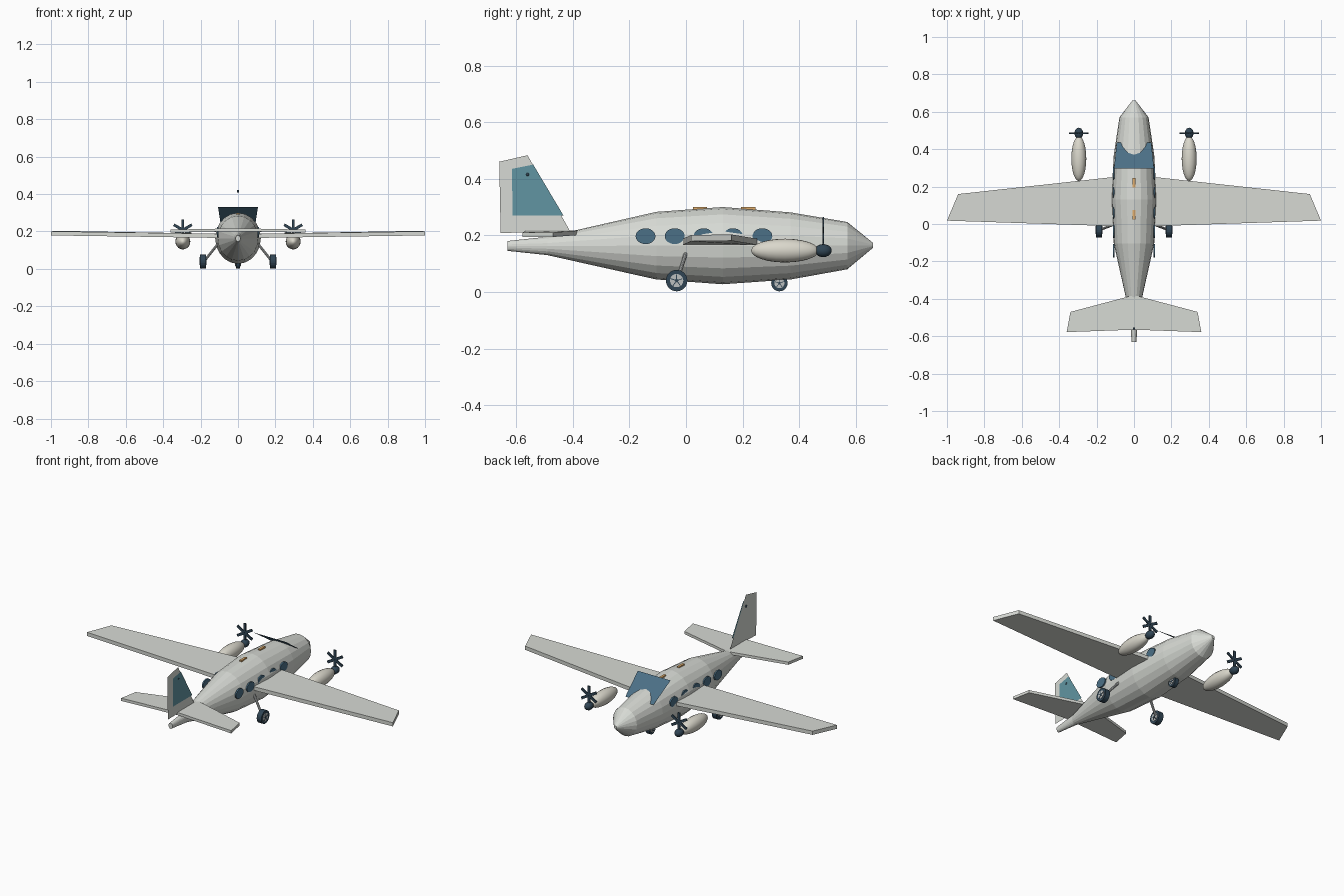
import bpy, bmesh, math
from mathutils import Vector, Matrix

if "Cube" in bpy.data.objects:
    bpy.data.objects.remove(bpy.data.objects["Cube"])


def mat(name, r, g, b):
    m = bpy.data.materials.new(name)
    m.diffuse_color = (r, g, b, 1)
    m.use_nodes = True
    m.node_tree.nodes["Principled BSDF"].inputs["Base Color"].default_value = m.diffuse_color
    return m


PAINT = mat("pale_grey", 0.68, 0.70, 0.66)
CREAM = mat("cream", 0.70, 0.68, 0.60)
GLASS = mat("glass", 0.07, 0.16, 0.24)
TEAL = mat("teal", 0.12, 0.30, 0.36)
DARK = mat("rubber", 0.03, 0.06, 0.09)
HUB = mat("hub_grey", 0.5, 0.52, 0.52)
ORANGE = mat("orange", 0.75, 0.42, 0.15)


def finish(name, bm, material, smooth=False):
    bmesh.ops.recalc_face_normals(bm, faces=bm.faces)
    me = bpy.data.meshes.new(name)
    bm.to_mesh(me)
    bm.free()
    me.materials.append(material)
    for p in me.polygons:
        p.use_smooth = smooth
    ob = bpy.data.objects.new(name, me)
    bpy.context.collection.objects.link(ob)
    return ob


def loft(name, rings, material):
    bm = bmesh.new()
    loops = [[bm.verts.new(p) for p in ring] for ring in rings]
    n = len(loops[0])
    for a, b in zip(loops, loops[1:]):
        for i in range(n):
            j = (i + 1) % n
            bm.faces.new((a[i], a[j], b[j], b[i]))
    bm.faces.new(loops[0])
    bm.faces.new(loops[-1])
    return finish(name, bm, material)


def plate(name, pts, material):
    bm = bmesh.new()
    bm.faces.new([bm.verts.new(p) for p in pts])
    return finish(name, bm, material)


def box(name, loc, size, material, rot=Matrix()):
    bm = bmesh.new()
    m = Matrix.Translation(loc) @ rot @ Matrix.Diagonal((*size, 1))
    bmesh.ops.create_cube(bm, size=1, matrix=m)
    return finish(name, bm, material)


def ball(name, loc, radii, material, u=20, v=12):
    # poles point along y
    bm = bmesh.new()
    m = Matrix.Translation(loc) @ Matrix.Diagonal((*radii, 1)) @ Matrix.Rotation(math.pi / 2, 4, 'X')
    bmesh.ops.create_uvsphere(bm, u_segments=u, v_segments=v, radius=1, matrix=m)
    return finish(name, bm, material, True)


def rod(name, a, b, r, material, n=10):
    a, b = Vector(a), Vector(b)
    d = b - a
    bm = bmesh.new()
    m = Matrix.Translation((a + b) / 2) @ d.to_track_quat('Z', 'Y').to_matrix().to_4x4()
    bmesh.ops.create_cone(bm, cap_ends=True, segments=n, radius1=r, radius2=r, depth=d.length, matrix=m)
    return finish(name, bm, material)


# fuselage: y, bottom z, top z, half width
stations = [(-0.63, 0.145, 0.18, 0.013), (-0.49, 0.13, 0.195, 0.022), (-0.105, 0.044, 0.283, 0.108),
            (0.13, 0.027, 0.30, 0.122), (0.37, 0.044, 0.281, 0.108), (0.57, 0.08, 0.247, 0.078),
            (0.66, 0.155, 0.174, 0.009)]
N = 20
rings = []
for y, lo, hi, w in stations:
    rings.append([(w * math.cos(2 * math.pi * i / N), y,
                   (lo + hi) / 2 + (hi - lo) / 2 * math.sin(2 * math.pi * i / N)) for i in range(N)])
loft("fuselage", rings, PAINT)

# windscreen
plate("windscreen", [(-0.092, 0.435, 0.236), (0.092, 0.435, 0.236), (0.107, 0.297, 0.332),
                     (-0.107, 0.297, 0.332)], GLASS)

# tail fin with coloured panel and beacon
plate("tail_fin", [(0, -0.66, 0.46), (0, -0.56, 0.483), (0, -0.41, 0.215), (0, -0.655, 0.208)], PAINT)
plate("fin_panel", [(0.004, -0.615, 0.435), (0.004, -0.54, 0.45), (0.004, -0.433, 0.27),
                    (0.004, -0.613, 0.27)], TEAL)
ball("fin_beacon", (0, -0.56, 0.415), (0.007, 0.007, 0.007), DARK, 10, 6)

# roof lights
for y in (0.05, 0.22):
    box("roof_light", (0, y, 0.294), (0.014, 0.05, 0.012), ORANGE)


def wheel(name, x, y, r, w):
    z = r + 0.002
    rod(name + "_tyre", (x - w / 2, y, z), (x + w / 2, y, z), r, DARK, 24)
    h = w / 2 + 0.002
    rod(name + "_hub", (x - h, y, z), (x + h, y, z), r * 0.62, HUB, 20)
    h += 0.002
    rod(name + "_cap", (x - h, y, z), (x + h, y, z), r * 0.16, DARK, 10)
    for k in range(5):
        rot = Matrix.Rotation(2 * math.pi * k / 5, 4, 'X')
        off = rot @ Vector((0, 0, r * 0.36))
        box(name + "_spoke", Vector((x, y, z)) + off, (2 * h - 0.001, r * 0.08, r * 0.45), DARK, rot)


# nose gear
wheel("nose_wheel", 0, 0.33, 0.029, 0.024)
rod("nose_strut", (0, 0.33, 0.03), (0, 0.33, 0.10), 0.008, HUB)

for s in (-1, 1):
    # main wing
    def wing_ring(pts, t):
        return [(s * x, y, z + t) for x, y, z in pts]
    wing = [(0.0, 0.263, 0.175), (0.94, 0.16, 0.192), (1.0, 0.018, 0.190), (0.0, -0.015, 0.175)]
    loft("wing", [wing_ring(wing, -0.011), wing_ring(wing, 0.011)], PAINT)
    # tailplane
    tail = [(0.0, -0.38, 0.209), (0.34, -0.47, 0.202), (0.36, -0.578, 0.202), (0.0, -0.565, 0.209)]
    loft("tailplane", [wing_ring(tail, -0.008), wing_ring(tail, 0.008)], PAINT)

    # engine pod, spinner and six-blade propeller
    ex = s * 0.295
    ball("engine_pod", (ex, 0.35, 0.146), (0.04, 0.12, 0.042), CREAM)
    ball("spinner", (ex, 0.485, 0.146), (0.023, 0.03, 0.023), DARK, 16, 10)
    for k in range(6):
        rot = Matrix.Rotation(math.pi / 3 * k, 4, 'Y')
        off = rot @ Vector((0, 0, 0.029))
        box("propeller_blade", Vector((ex, 0.485, 0.208)) + off, (0.015, 0.006, 0.054), DARK, rot)

    # oval cabin windows
    for y in (-0.143, -0.04, 0.062, 0.166, 0.27):
        bm = bmesh.new()
        m = (Matrix.Translation((s * 0.108, y, 0.197)) @ Matrix.Diagonal((1, 0.035, 0.028, 1))
             @ Matrix.Rotation(math.pi / 2, 4, 'Y'))
        bmesh.ops.create_cone(bm, cap_ends=True, segments=24, radius1=1, radius2=1, depth=0.008, matrix=m)
        finish("cabin_window", bm, GLASS)

    # main gear
    wheel("main_wheel", s * 0.187, -0.033, 0.038, 0.03)
    rod("main_strut", (s * 0.178, -0.03, 0.045), (s * 0.09, 0.005, 0.155), 0.007, HUB)
